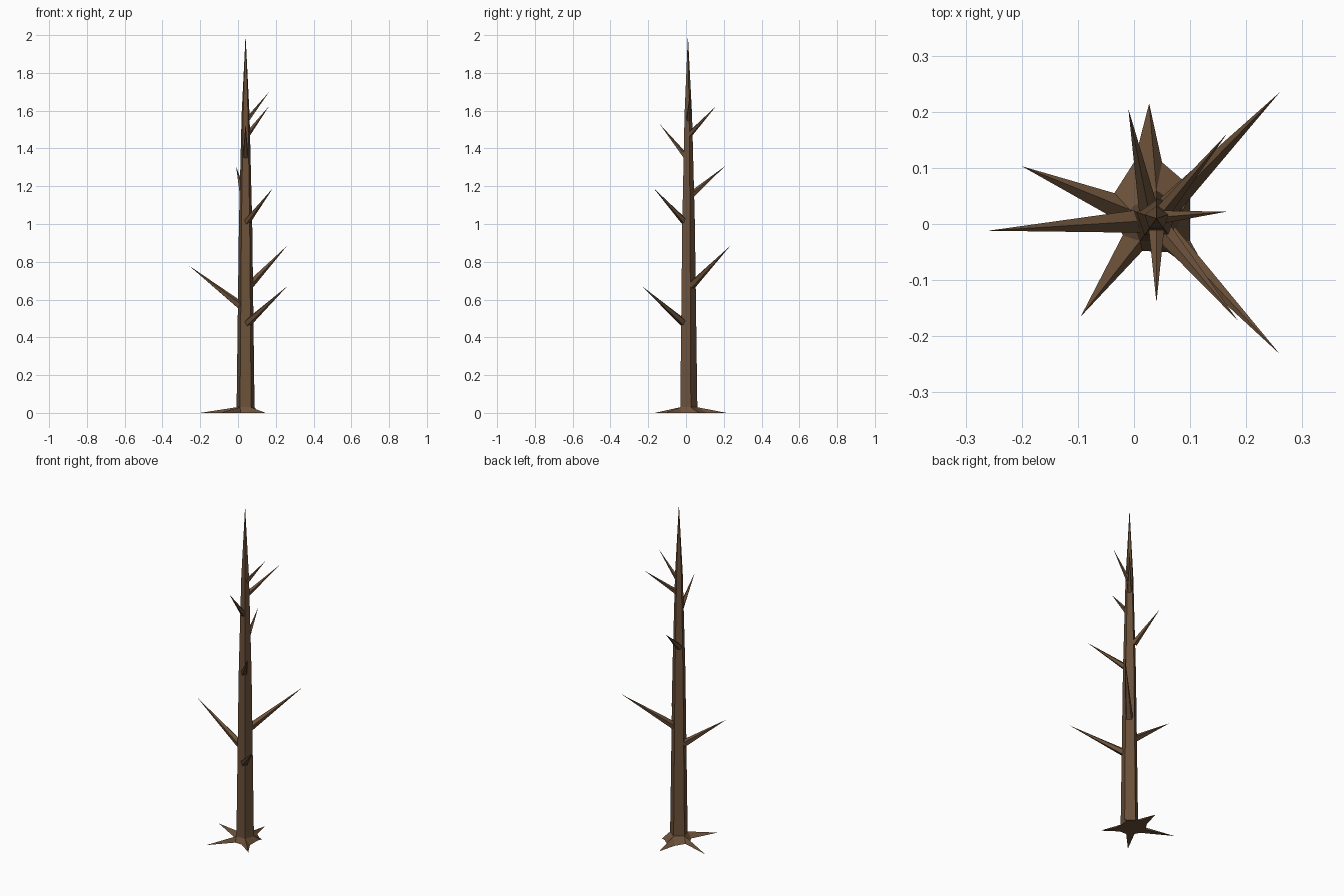
import bpy, math
from mathutils import Vector

if "Cube" in bpy.data.objects:
    bpy.data.objects.remove(bpy.data.objects["Cube"])

bark = bpy.data.materials.new("brown bark")
bark.diffuse_color = (0.15, 0.083, 0.042, 1)
bark.use_nodes = True
bark.node_tree.nodes["Principled BSDF"].inputs["Base Color"].default_value = bark.diffuse_color
CX, CY = 0.04, 0.01


def make(name, verts, faces):
    me = bpy.data.meshes.new(name)
    me.from_pydata([tuple(v) for v in verts], [], faces)
    me.materials.append(bark)
    ob = bpy.data.objects.new(name, me)
    bpy.context.collection.objects.link(ob)
    return ob


def ring(r, z):
    # pentagon with a point towards the back
    return [(CX + r * math.cos(math.radians(18 + 72 * i)),
             CY + r * math.sin(math.radians(18 + 72 * i)), z) for i in range(5)]


# five-sided tapering trunk ending in a point
levels = [(0.05, 0.03), (0.037, 1.0), (0.022, 1.58)]
verts = [p for r, z in levels for p in ring(r, z)] + [(CX, CY, 2.0)]
faces = [(5 * k + i, 5 * k + (i + 1) % 5, 5 * k + 5 + (i + 1) % 5, 5 * k + 5 + i)
         for k in range(2) for i in range(5)]
faces += [(10 + i, 10 + (i + 1) % 5, 15) for i in range(5)]
faces.append((4, 3, 2, 1, 0))
make("trunk", verts, faces)

# flared roots: each has a tip, with a notch edge before the next root
roots = [(0.11, 0.07), (0.027, 0.215), (-0.2, 0.103), (-0.095, -0.165), (0.145, -0.11)]
notches = [((0.10, 0.085), (0.05, 0.11)), ((0.0, 0.11), (-0.035, 0.055)),
           ((-0.035, 0.01), (-0.02, -0.02)), ((0.015, -0.048), (0.06, -0.05)),
           ((0.10, -0.03), (0.10, 0.045))]
notches[0] = ((0.085, 0.08), (0.05, 0.11))
verts = ring(0.05, 0.03)
for tip, (a, b) in zip(roots, notches):
    verts += [(*tip, 0), (*a, 0), (*b, 0)]
faces = []
for i in range(5):
    j = (i + 1) % 5
    t, a, b = 5 + 3 * i, 6 + 3 * i, 7 + 3 * i
    faces += [(i, t, a), (i, a, b, j), (j, b, 5 + 3 * j)]
faces.append(tuple(range(19, 4, -1)))
make("roots", verts, faces)

# pointed branches: start, tip, base radius
branches = [
    ((0.05, -0.01, 0.475), (0.26, -0.232, 0.67), 0.022),
    ((0.01, 0.005, 0.57), (-0.26, -0.012, 0.78), 0.022),
    ((0.06, 0.03, 0.675), (0.26, 0.235, 0.885), 0.022),
    ((0.045, -0.005, 1.01), (0.185, -0.172, 1.19), 0.019),
    ((0.025, 0.03, 1.155), (-0.01, 0.205, 1.305), 0.018),
    ((0.04, 0.0, 1.355), (0.04, -0.14, 1.53), 0.016),
    ((0.05, 0.02, 1.475), (0.165, 0.16, 1.625), 0.015),
    ((0.045, 0.012, 1.545), (0.165, 0.022, 1.70), 0.013),
]
for n, (start, tip, r) in enumerate(branches):
    s, t = Vector(start), Vector(tip)
    d = (t - s).normalized()
    side = d.cross(Vector((0, 0, 1))).normalized()
    up = side.cross(d)
    angles = [math.radians(90 + 72 * i) for i in range(5)]
    verts = [s + r * (math.cos(a) * side + math.sin(a) * up) for a in angles] + [t]
    # side x up points back along the branch, so wind the faces the other way
    faces = [((i + 1) % 5, i, 5) for i in range(5)] + [(0, 1, 2, 3, 4)]
    make(f"branch_{n + 1}", verts, faces)
